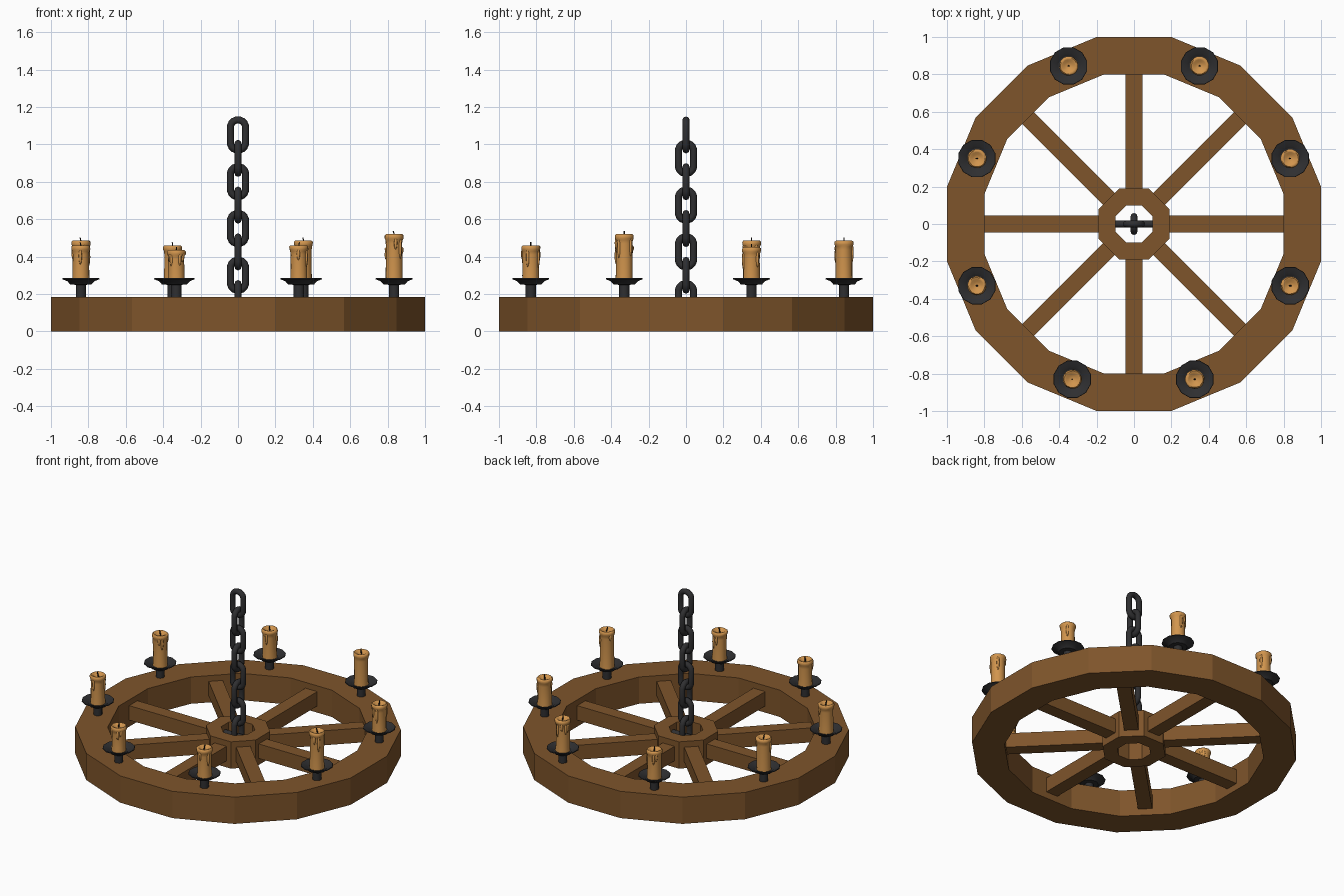
import bpy, bmesh, math, random
from mathutils import Vector, Matrix

if "Cube" in bpy.data.objects:
    bpy.data.objects.remove(bpy.data.objects["Cube"])

random.seed(4)

def material(name, rgb):
    m = bpy.data.materials.new(name)
    m.diffuse_color = (*rgb, 1)
    m.use_nodes = True
    m.node_tree.nodes["Principled BSDF"].inputs["Base Color"].default_value = m.diffuse_color
    return m

WOOD = material("wood", (0.21, 0.09, 0.024))
IRON = material("iron", (0.028, 0.028, 0.03))
WAX = material("wax", (0.64, 0.30, 0.075))
WICK = material("wick", (0.02, 0.015, 0.012))

def finish(name, bm, mat, smooth=None):
    bmesh.ops.remove_doubles(bm, verts=bm.verts, dist=1e-5)
    bmesh.ops.recalc_face_normals(bm, faces=bm.faces)
    me = bpy.data.meshes.new(name)
    bm.to_mesh(me)
    bm.free()
    me.materials.append(mat)
    ob = bpy.data.objects.new(name, me)
    bpy.context.collection.objects.link(ob)
    if smooth:
        bpy.ops.object.select_all(action='DESELECT')
        ob.select_set(True)
        bpy.context.view_layer.objects.active = ob
        bpy.ops.object.shade_smooth_by_angle(angle=math.radians(smooth))
    return ob

def lathe(bm, profile, n, centre=(0, 0), closed=False, wobble=0.0):
    """Revolve (radius, z) points; the half-step start puts flats on the axes."""
    rings = []
    for i in range(n):
        a = (i + 0.5) * math.tau / n
        ring = []
        for r, z in profile:
            k = r * (1 + random.uniform(-wobble, wobble))
            ring.append(bm.verts.new((centre[0] + k * math.cos(a),
                                      centre[1] + k * math.sin(a), z)))
        rings.append(ring)
    m = len(profile)
    for i in range(n):
        p, q = rings[i], rings[(i + 1) % n]
        for j in range(m if closed else m - 1):
            k = (j + 1) % m
            bm.faces.new((p[j], q[j], q[k], p[k]))

def wooden_ring(name, outer, inner, z0, z1, n):
    c = math.cos(math.pi / n)
    bm = bmesh.new()
    lathe(bm, [(outer / c, z0), (outer / c, z1), (inner / c, z1), (inner / c, z0)],
          n, closed=True)
    finish(name, bm, WOOD)

# Wheel rim and hub
wooden_ring("wheel_rim", 1.0, 0.8, 0, 0.185, 16)
wooden_ring("wheel_hub", 0.19, 0.1, 0, 0.185, 8)

# Spokes
for i in range(8):
    bm = bmesh.new()
    bmesh.ops.create_cube(bm, size=1, matrix=Matrix.Rotation(i * math.pi / 4, 4, 'Z')
                          @ Matrix.Translation((0.495, 0, 0.095))
                          @ Matrix.Diagonal((0.63, 0.09, 0.1, 1)))
    finish(f"spoke_{i + 1}", bm, WOOD)

# Crossbar holding the chain inside the hub
bm = bmesh.new()
bmesh.ops.create_cone(bm, cap_ends=True, segments=10, radius1=0.02, radius2=0.02,
                      depth=0.21, matrix=Matrix.Translation((0, 0, 0.13))
                      @ Matrix.Rotation(math.pi / 2, 4, 'Y'))
finish("hub_crossbar", bm, IRON, 40)

# Chain of alternating stretched links
wire = [(0.041 + 0.019 * math.cos(j * math.tau / 8), 0.019 * math.sin(j * math.tau / 8))
        for j in range(8)]
for i in range(8):
    bm = bmesh.new()
    lathe(bm, wire, 16, closed=True)
    zc = 1.05 - i * 0.125
    for v in bm.verts:
        x, y, z = v.co
        up = zc + y + math.copysign(0.04, y)
        v.co = (x, z, up) if i % 2 == 0 else (z, x, up)
    finish(f"chain_link_{i + 1}", bm, IRON, 60)

# Candles on iron cups: x, y, top height
candles = [(0.835, 0.35, 0.45), (0.35, 0.845, 0.485), (-0.35, 0.845, 0.46),
           (-0.84, 0.35, 0.485), (-0.84, -0.33, 0.46), (-0.33, -0.83, 0.435),
           (0.325, -0.83, 0.46), (0.835, -0.33, 0.52)]
for i, (x, y, top) in enumerate(candles, 1):
    # Post and drip dish
    bm = bmesh.new()
    lathe(bm, [(0, 0.17), (0.028, 0.17), (0.028, 0.252), (0, 0.252)], 12, (x, y))
    finish(f"candle_post_{i}", bm, IRON, 40)
    bm = bmesh.new()
    lathe(bm, [(0, 0.248), (0.058, 0.25), (0.075, 0.268), (0.103, 0.279), (0.101, 0.284),
               (0.07, 0.274), (0.055, 0.264), (0, 0.264)], 12, (x, y))
    finish(f"drip_dish_{i}", bm, IRON, 30)

    # Wax body with a melted lip and hollow top
    bm = bmesh.new()
    lathe(bm, [(0, 0.258), (0.047, 0.258), (0.045, 0.3), (0.044, top - 0.05),
               (0.046, top - 0.032), (0.051, top - 0.022), (0.051, top - 0.007),
               (0.044, top), (0.034, top - 0.003), (0.022, top - 0.014),
               (0, top - 0.016)], 16, (x, y), wobble=0.035)
    # Wax runs down the side
    for _ in range(4):
        a = random.uniform(0, math.tau)
        length = random.uniform(0.025, 0.06)
        pos = Vector((x + 0.043 * math.cos(a), y + 0.043 * math.sin(a),
                      top - 0.012 - length))
        bmesh.ops.create_uvsphere(bm, u_segments=8, v_segments=6, radius=1,
                                  matrix=Matrix.Translation(pos)
                                  @ Matrix.Diagonal((0.009, 0.009, length, 1)))
    finish(f"candle_{i}", bm, WAX, 60)

    # Wick, leaning slightly
    bm = bmesh.new()
    bmesh.ops.create_cone(bm, cap_ends=True, segments=6, radius1=0.004, radius2=0.003,
                          depth=0.036, matrix=Matrix.Translation((x, y, top - 0.001))
                          @ Matrix.Rotation(random.uniform(-0.3, 0.3), 4, 'Y'))
    finish(f"wick_{i}", bm, WICK, 40)
